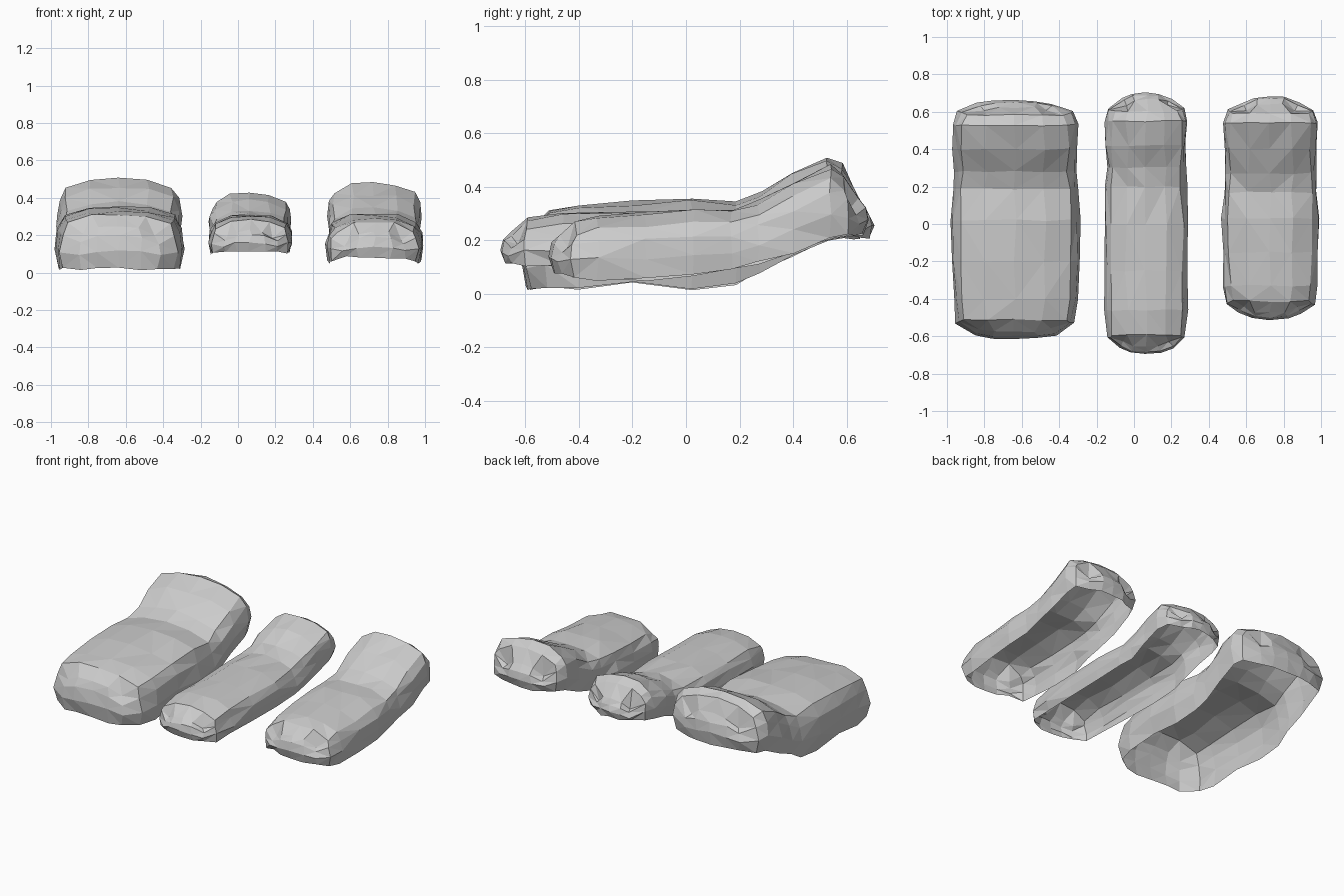
import bpy, bmesh, random

if "Cube" in bpy.data.objects:
    bpy.data.objects.remove(bpy.data.objects["Cube"])

random.seed(7)


def lerp_table(table, y):
    """Piecewise linear lookup in a list of (y, value)."""
    if y <= table[0][0]:
        return table[0][1]
    for (a, p), (b, q) in zip(table, table[1:]):
        if y <= b:
            return p + (q - p) * (y - a) / (b - a)
    return table[-1][1]


def jit(a):
    return random.uniform(-a, a)


def folded_shell(name, cx, half, rows, plan, top, rim, crown, bow):
    """Open-bottomed crumpled shell: a crowned top grid with walls down to a rim."""
    bm = bmesh.new()
    cols = (-1, -0.55, 0, 0.55, 1)
    n, m = len(rows), len(cols)
    ends = {0: 1, 1: 0.5, n - 2: -0.5, n - 1: -1}

    def point(i, u, sx, inset, t):
        y = rows[i]
        w = half * lerp_table(plan, i / (n - 1))
        hi = lerp_table(top, y) - crown * abs(u) ** 3
        lo = lerp_table(rim, y)
        z = lo + (hi - lo) * t
        curve = bow * u ** 4 if i in (0, n - 1) else 0
        return bm.verts.new((cx + u * w * sx + jit(.009),
                             y + (inset + curve) * ends.get(i, 0) + jit(.005),
                             max(0.0, z + jit(.008))))

    # top surface
    grid = [[point(i, u, .86, .035, 1) for u in cols] for i in range(n)]
    for i in range(n - 1):
        for j in range(m - 1):
            bm.faces.new((grid[i][j], grid[i][j + 1], grid[i + 1][j + 1], grid[i + 1][j]))

    # side walls, ring by ring around the outline
    loop = ([(0, j) for j in range(m)] + [(i, m - 1) for i in range(1, n)]
            + [(n - 1, j) for j in range(m - 2, -1, -1)] + [(i, 0) for i in range(n - 2, 0, -1)])
    prev = [grid[i][j] for i, j in loop]
    for sx, inset, t in ((.96, .01, .75), (1, 0, .4), (.95, .015, 0)):
        ring = [point(i, cols[j], sx, inset, t) for i, j in loop]
        for k in range(len(ring)):
            l = (k + 1) % len(ring)
            bm.faces.new((prev[k], ring[k], ring[l], prev[l]))
        prev = ring

    bmesh.ops.triangulate(bm, faces=bm.faces[:])
    bmesh.ops.recalc_face_normals(bm, faces=bm.faces[:])
    if sum(f.normal.z * f.calc_area() for f in bm.faces) < 0:
        bmesh.ops.reverse_faces(bm, faces=bm.faces[:])
    me = bpy.data.meshes.new(name)
    bm.to_mesh(me)
    bm.free()
    ob = bpy.data.objects.new(name, me)
    bpy.context.collection.objects.link(ob)


# plan: width factor along the length, rounded at both ends
plan = [(0, .64), (.1, .91), (.2, .97), (.4, 1), (.6, .94), (.7, .96), (.8, .96), (.9, .89), (1, .58)]

# wide left shell
folded_shell("wide_shell", -.635, .345,
             (-.61, -.53, -.4, -.2, .02, .19, .28, .4, .53, .60, .66), plan,
             [(-.61, .255), (-.54, .31), (-.38, .335), (.02, .355), (.19, .34), (.28, .375),
              (.4, .45), (.54, .515), (.60, .48), (.66, .40)],
             [(-.6, .02), (-.38, .015), (-.2, .045), (.02, .01), (.2, .04), (.41, .15), (.55, .21)],
             .05, .015)

# narrow middle shell
folded_shell("narrow_shell", .065, .225,
             (-.69, -.61, -.46, -.25, .0, .2, .3, .42, .55, .62, .70), plan,
             [(-.69, .23), (-.62, .28), (-.48, .30), (0, .31), (.2, .31), (.3, .335),
              (.42, .385), (.55, .43), (.62, .40), (.70, .32)],
             [(-.69, .115), (-.48, .10), (0, .10), (.25, .115), (.41, .16), (.55, .21)],
             .045, .03)

# medium right shell
folded_shell("medium_shell", .73, .26,
             (-.51, -.43, -.33, -.15, .03, .17, .27, .4, .54, .61, .68), plan,
             [(-.52, .21), (-.45, .265), (-.33, .295), (.03, .315), (.17, .315), (.27, .345),
              (.4, .415), (.54, .48), (.61, .44), (.68, .36)],
             [(-.52, .085), (-.4, .055), (-.1, .055), (.2, .09), (.41, .16), (.55, .22)],
             .05, .035)
